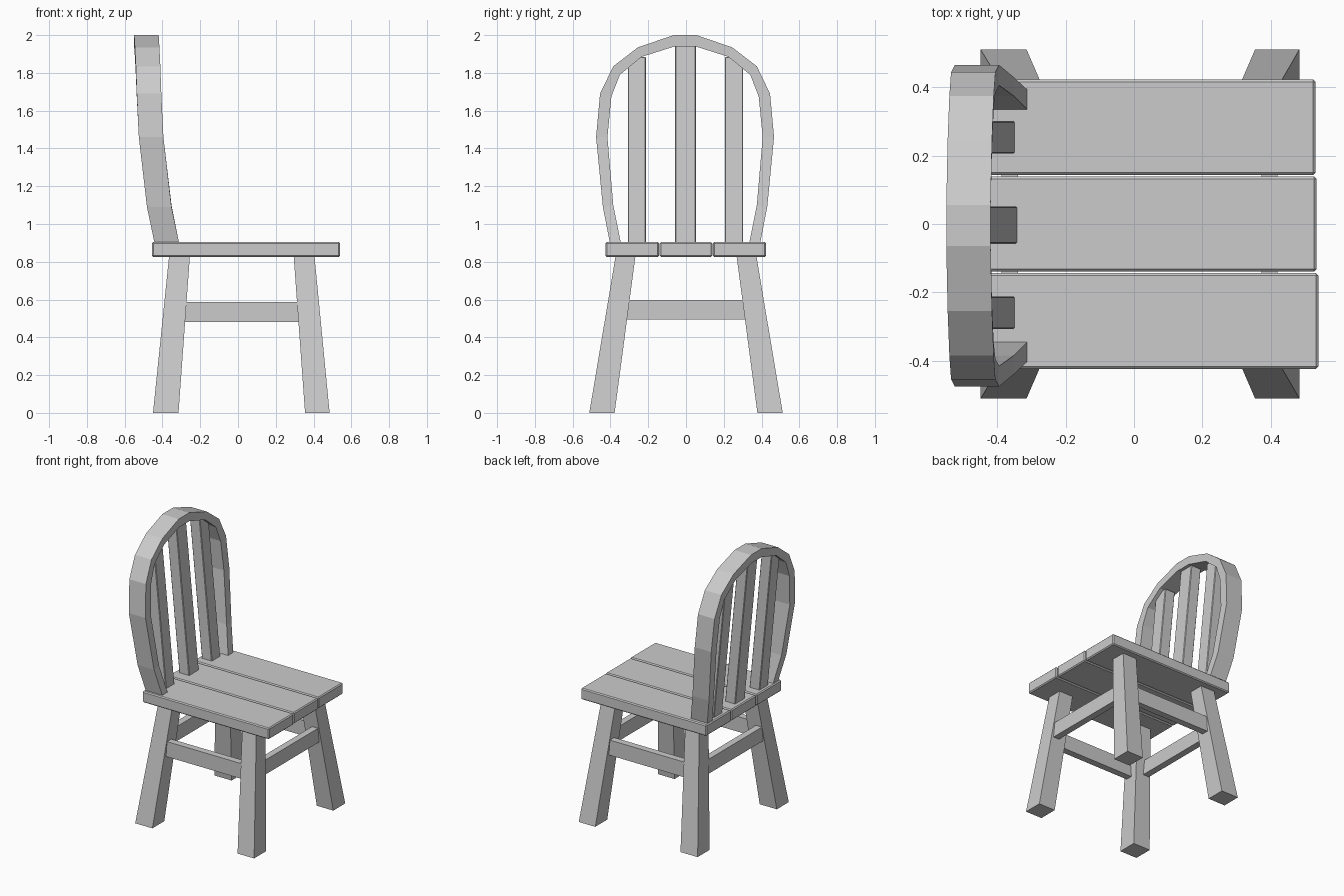
import bpy, bmesh

if "Cube" in bpy.data.objects:
    bpy.data.objects.remove(bpy.data.objects["Cube"])


def make(name, verts, faces, bevel=0.0):
    me = bpy.data.meshes.new(name)
    me.from_pydata(verts, [], faces)
    bm = bmesh.new()
    bm.from_mesh(me)
    bmesh.ops.recalc_face_normals(bm, faces=bm.faces)
    bm.to_mesh(me)
    bm.free()
    ob = bpy.data.objects.new(name, me)
    bpy.context.collection.objects.link(ob)
    if bevel:
        mod = ob.modifiers.new("bevel", "BEVEL")
        mod.width = bevel
        mod.segments = 1
    return ob


def loft(name, rings, bevel=0.0):
    """Skin a row of four-point rings and cap both ends."""
    verts = [p for r in rings for p in r]
    faces = [(0, 1, 2, 3), tuple(len(verts) - 4 + i for i in range(4))]
    for k in range(len(rings) - 1):
        for i in range(4):
            j = (i + 1) % 4
            faces.append((4 * k + i, 4 * k + j, 4 * k + 4 + j, 4 * k + 4 + i))
    return make(name, verts, faces, bevel)


def rect(x0, x1, y0, y1, z):
    return [(x0, y0, z), (x1, y0, z), (x1, y1, z), (x0, y1, z)]


def box(name, x0, x1, y0, y1, z0, z1, bevel=0.0):
    return loft(name, [rect(x0, x1, y0, y1, z0), rect(x0, x1, y0, y1, z1)], bevel)


# Seat planks
for i, (y0, y1, x1) in enumerate([(-0.425, -0.144, 0.54), (-0.139, 0.139, 0.535),
                                  (0.144, 0.423, 0.532)]):
    box(f"seat_plank_{i + 1}", -0.455, x1, y0, y1, 0.825, 0.905, 0.007)

# Splayed, tapered legs
for side, s in (("left", -1), ("right", 1)):
    for end, foot, top in (("back", (-0.45, -0.315), (-0.365, -0.255)),
                           ("front", (0.355, 0.485), (0.295, 0.405))):
        loft(f"{end}_{side}_leg", [rect(*foot, s * 0.378, s * 0.512, 0),
                                   rect(*top, s * 0.268, s * 0.373, 0.828)])
    # Side stretchers
    box(f"{side}_stretcher", -0.29, 0.33, s * 0.36, s * 0.408, 0.48, 0.588)

# Cross stretchers
box("front_stretcher", 0.373, 0.42, -0.325, 0.325, 0.495, 0.598)
box("back_stretcher", -0.388, -0.34, -0.325, 0.325, 0.495, 0.598)

# Bent back bow: outer y, outer z, inner y, inner z, centre x
half = [(0.396, 0.89, 0.338, 0.89, -0.375),
        (0.435, 1.09, 0.38, 1.10, -0.417),
        (0.471, 1.46, 0.411, 1.46, -0.46),
        (0.45, 1.69, 0.39, 1.675, -0.471),
        (0.38, 1.835, 0.345, 1.79, -0.476),
        (0.25, 1.935, 0.23, 1.885, -0.481),
        (0.06, 2.0, 0.056, 1.94, -0.485)]
path = [(-a, b, -c, d, x) for a, b, c, d, x in half] + half[::-1]
cy, hd = -0.005, 0.065
loft("back_bow", [[(x - hd, a + cy, b), (x + hd, a + cy, b),
                   (x + hd, c + cy, d), (x - hd, c + cy, d)] for a, b, c, d, x in path])

# Leaning back slats
for i, (y0, y1, zt, xf) in enumerate([(-0.308, -0.212, 1.885, -0.349),
                                      (-0.058, 0.052, 1.955, -0.342),
                                      (0.206, 0.302, 1.885, -0.349)]):
    loft(f"back_slat_{i + 1}", [rect(xf - 0.08, xf, y0, y1, 0.895),
                                rect(-0.525, -0.445, y0, y1, zt)], 0.004)
